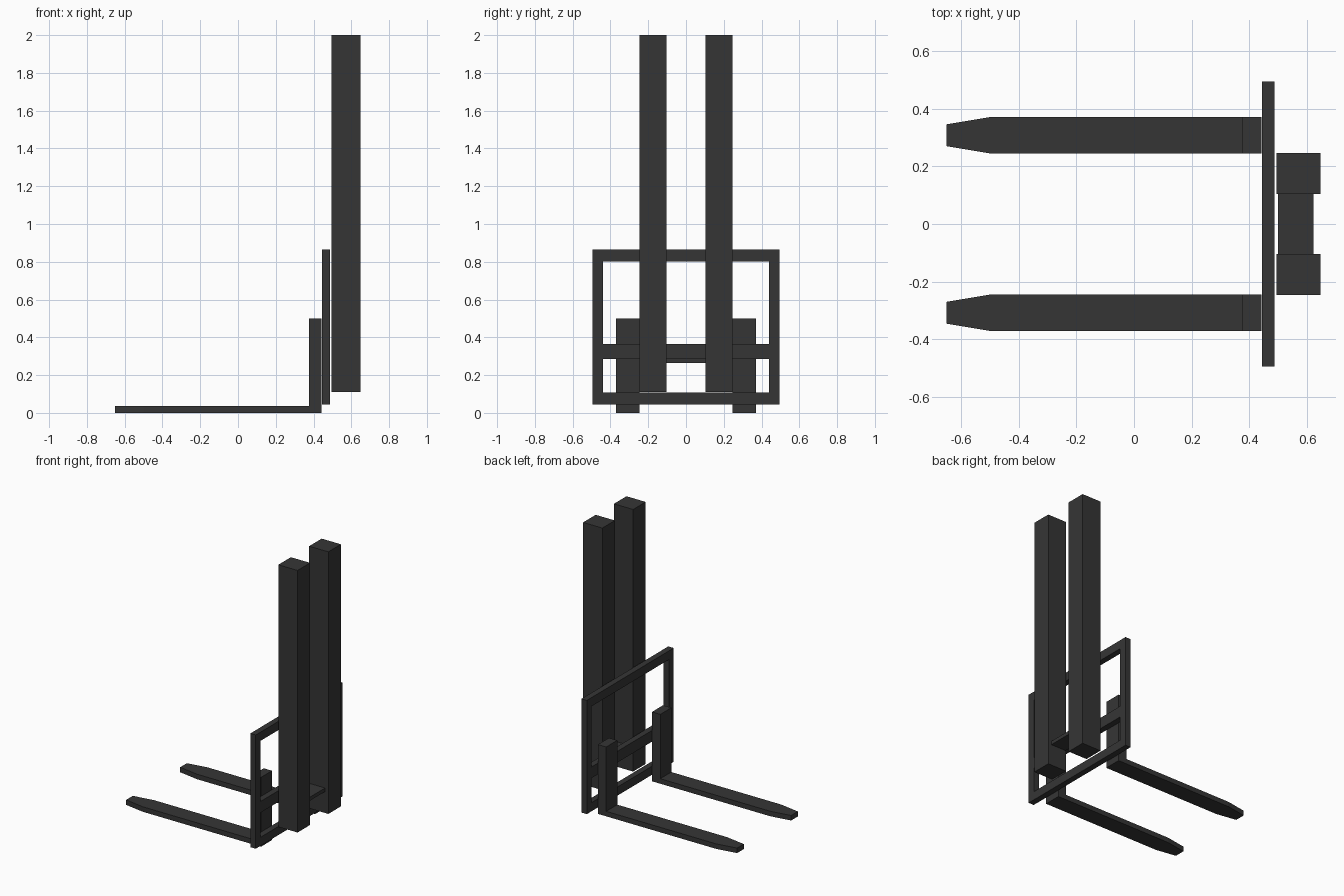
import bpy, bmesh
from mathutils import Vector

if "Cube" in bpy.data.objects:
    bpy.data.objects.remove(bpy.data.objects["Cube"])

dark = bpy.data.materials.new("dark_steel")
dark.diffuse_color = (0.036, 0.036, 0.036, 1)
dark.use_nodes = True
dark.node_tree.nodes["Principled BSDF"].inputs["Base Color"].default_value = dark.diffuse_color


def finish(bm, name):
    bmesh.ops.remove_doubles(bm, verts=bm.verts, dist=1e-5)
    bmesh.ops.recalc_face_normals(bm, faces=bm.faces)
    me = bpy.data.meshes.new(name)
    bm.to_mesh(me)
    bm.free()
    me.materials.append(dark)
    ob = bpy.data.objects.new(name, me)
    bpy.context.collection.objects.link(ob)
    return ob


def mirror_y(ob):
    ob.modifiers.new("mirror", 'MIRROR').use_axis = (False, True, False)


def add_quad(bm, pts):
    return bm.faces.new([bm.verts.new(p) for p in pts])


def extrude(bm, faces, vec):
    res = bmesh.ops.extrude_face_region(bm, geom=faces, use_keep_orig=True)
    verts = [g for g in res["geom"] if isinstance(g, bmesh.types.BMVert)]
    bmesh.ops.translate(bm, verts=verts, vec=Vector(vec))
    return [g for g in res["geom"] if isinstance(g, bmesh.types.BMFace)]


def box(name, x, y, z):
    bm = bmesh.new()
    f = add_quad(bm, [(x[0], y[0], z[0]), (x[1], y[0], z[0]),
                      (x[1], y[1], z[0]), (x[0], y[1], z[0])])
    extrude(bm, [f], (0, 0, z[1] - z[0]))
    return finish(bm, name)


# Forks: tapered blade plan extruded up, heel raised into the shank
bm = bmesh.new()
stations = [(-0.65, 0.038), (-0.5, 0.063), (0.377, 0.063), (0.443, 0.063)]
yc = 0.308
for (x0, h0), (x1, h1) in zip(stations, stations[1:]):
    add_quad(bm, [(x0, yc - h0, 0), (x1, yc - h1, 0), (x1, yc + h1, 0), (x0, yc + h0, 0)])
bmesh.ops.remove_doubles(bm, verts=bm.verts, dist=1e-5)
top = extrude(bm, bm.faces[:], (0, 0, 0.036))
heel = max(top, key=lambda f: f.calc_center_median().x)
extrude(bm, [heel], (0, 0, 0.464))
bm.faces.remove(heel)
mirror_y(finish(bm, "fork"))

# Carriage frame: grid of cells with the two window openings left out
bm = bmesh.new()
ys = [-0.495, -0.44, 0.44, 0.495]
zs = [0.045, 0.107, 0.284, 0.365, 0.802, 0.865]
for i in range(3):
    for j in range(5):
        if i == 1 and j in (1, 3):
            continue
        y0, y1, z0, z1 = ys[i], ys[i + 1], zs[j], zs[j + 1]
        add_quad(bm, [(0.445, y0, z0), (0.445, y1, z0), (0.445, y1, z1), (0.445, y0, z1)])
bmesh.ops.remove_doubles(bm, verts=bm.verts, dist=1e-5)
extrude(bm, bm.faces[:], (0.043, 0, 0))
finish(bm, "carriage_frame")

# Mast columns and the plate joining them
mirror_y(box("mast_column", (0.495, 0.648), (0.104, 0.247), (0.11, 2.0)))
box("mast_cross_plate", (0.5, 0.622), (-0.104, 0.104), (0.264, 0.29))
